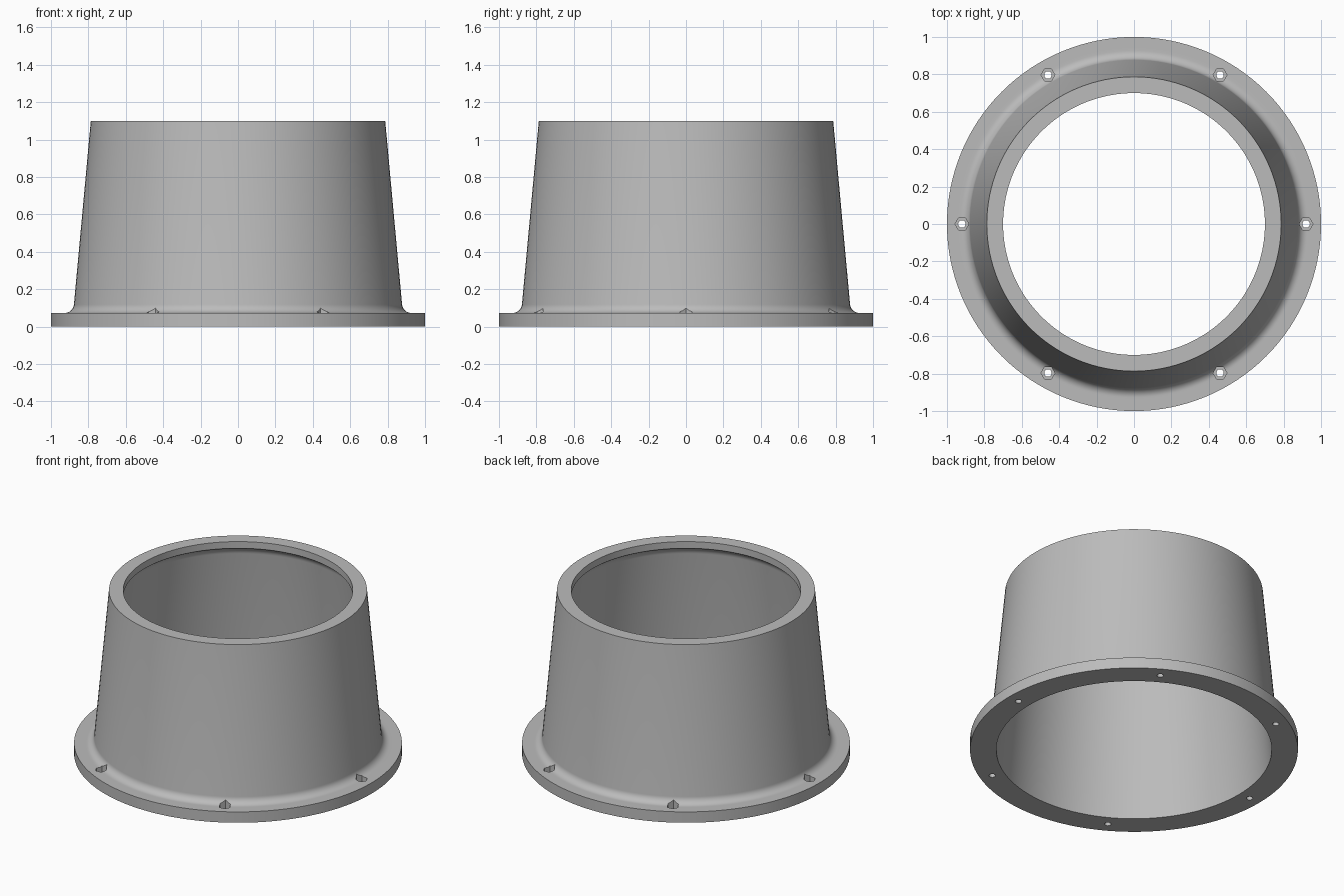
import bpy, bmesh
from math import sin, cos, pi, radians
from mathutils import Matrix

cube = bpy.data.objects.get("Cube")
if cube:
    bpy.data.objects.remove(cube, do_unlink=True)

grey = bpy.data.materials.new("plain grey")
grey.use_nodes = True
GREY = (0.5, 0.5, 0.5, 1)
grey.diffuse_color = GREY
grey.node_tree.nodes["Principled BSDF"].inputs["Base Color"].default_value = GREY


def add_object(name, bm):
    mesh = bpy.data.meshes.new(name)
    bm.to_mesh(mesh)
    bm.free()
    mesh.materials.append(grey)
    obj = bpy.data.objects.new(name, mesh)
    bpy.context.collection.objects.link(obj)
    return obj


def arc(cx, cz, r, start, end, steps):
    angles = [radians(start + (end - start) * i / steps) for i in range(steps + 1)]
    return [(cx + r * cos(a), cz + r * sin(a)) for a in angles]


def lathe(name, profile, steps):
    bm = bmesh.new()
    verts = [bm.verts.new((r, 0, z)) for r, z in profile]
    edges = [bm.edges.new((a, b)) for a, b in zip(verts, verts[1:] + verts[:1])]
    bmesh.ops.spin(bm, geom=verts + edges, cent=(0, 0, 0), axis=(0, 0, 1),
                   angle=2 * pi, steps=steps)
    bmesh.ops.remove_doubles(bm, verts=bm.verts, dist=0.0001)
    bmesh.ops.recalc_face_normals(bm, faces=bm.faces)
    return add_object(name, bm)


def ring_cutter(name, sides, radius, bottom, top):
    # six prisms around the flange, each with a corner pointing outward
    bm = bmesh.new()
    for i in range(6):
        a = i * pi / 3
        place = (Matrix.Rotation(a, 4, 'Z')
                 @ Matrix.Translation((0.92, 0, (bottom + top) / 2))
                 @ Matrix.Rotation(pi / 2, 4, 'Z'))
        bmesh.ops.create_cone(bm, cap_ends=True, segments=sides, radius1=radius,
                              radius2=radius, depth=top - bottom, matrix=place)
    obj = add_object(name, bm)
    obj.hide_render = True
    return obj


# Tapered sleeve with flange, outer fillet and inward lip at the top
FLANGE = 0.073
profile = [(1.0, 0), (1.0, FLANGE), (0.94, FLANGE)]
profile += arc(0.927, FLANGE + 0.05, 0.05, 270, 185, 10)
profile += [(0.787, 1.1), (0.70, 1.1), (0.70, 1.055)]
profile += arc(0.69, 0.99, 0.062, 75, 5, 8)
profile += [(0.84, 0)]
sleeve = lathe("flanged_sleeve", profile, 128)

# Hexagonal nut pockets and bolt holes
cutters = [ring_cutter("nut_pocket_cutter", 6, 0.037, 0.035, 0.3),
           ring_cutter("bolt_hole_cutter", 24, 0.02, -0.1, 0.2)]
bpy.context.view_layer.objects.active = sleeve
for cutter in cutters:
    mod = sleeve.modifiers.new(cutter.name, 'BOOLEAN')
    mod.operation = 'DIFFERENCE'
    mod.solver = 'EXACT'
    mod.object = cutter
    bpy.ops.object.modifier_apply(modifier=mod.name)
for cutter in cutters:
    bpy.data.objects.remove(cutter, do_unlink=True)

# Smooth walls with crisp rims
bpy.ops.object.select_all(action='DESELECT')
sleeve.select_set(True)
bpy.ops.object.shade_smooth_by_angle(angle=radians(30))
